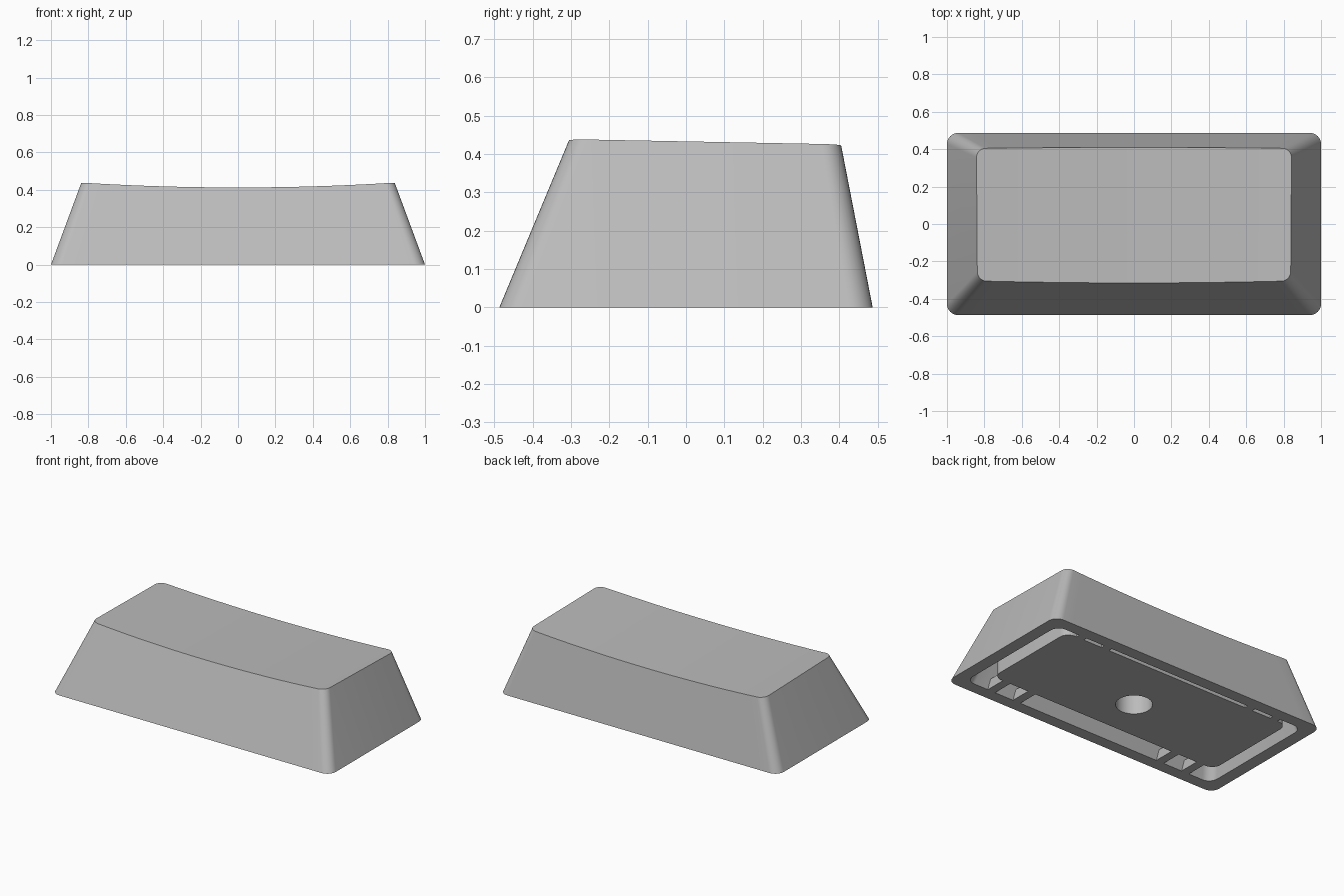
import bpy
import bmesh
import math

if "Cube" in bpy.data.objects:
    bpy.data.objects.remove(bpy.data.objects["Cube"])

GREY = bpy.data.materials.new("plain_grey")
GREY.use_nodes = True
colour = (0.5, 0.5, 0.5, 1)
GREY.diffuse_color = colour
GREY.node_tree.nodes["Principled BSDF"].inputs["Base Color"].default_value = colour

ARC, STRAIGHT = 8, 24


def outline(hx, y0, y1, r):
    """Rounded rectangle: front edge left to right, then back edge right to left."""
    left = []
    for i in range(ARC + 1):
        a = math.pi / 2 * i / ARC
        left.append((-hx + r * (1 - math.cos(a)), r * (1 - math.sin(a))))
    mid = [(-(hx - r) + 2 * (hx - r) * i / STRAIGHT, 0) for i in range(1, STRAIGHT)]
    cols = left + mid + [(-x, inset) for x, inset in reversed(left)]
    front = [(x, y0 + inset) for x, inset in cols]
    back = [(x, y1 - inset) for x, inset in reversed(cols)]
    return front + back


def bridge(bm, a, b):
    n = len(a)
    for i in range(n):
        j = (i + 1) % n
        bm.faces.new((a[i], a[j], b[j], b[i]))


def fill(bm, ring):
    """Close a ring with strips running front to back."""
    n = len(ring)
    for i in range(n // 2 - 1):
        bm.faces.new((ring[i], ring[i + 1], ring[n - 2 - i], ring[n - 1 - i]))


def finish(name, bm):
    bmesh.ops.recalc_face_normals(bm, faces=bm.faces[:])
    mesh = bpy.data.meshes.new(name)
    bm.to_mesh(mesh)
    bm.free()
    mesh.materials.append(GREY)
    ob = bpy.data.objects.new(name, mesh)
    bpy.context.collection.objects.link(ob)
    return ob


def smooth(ob):
    bpy.ops.object.select_all(action="DESELECT")
    ob.select_set(True)
    bpy.context.view_layer.objects.active = ob
    bpy.ops.object.shade_smooth_by_angle(angle=math.radians(25))


def dish(x, y):
    """Height of the hollow, slightly tilted top."""
    return 0.432 - 0.019 * (y - 0.05) - 0.026 * (1 - (x / 0.84) ** 2)


def ring(bm, points, z):
    return [bm.verts.new((x, y, z)) for x, y in points]


# Outer shell with dished top and tapered hollow underneath
BASE = outline(1.0, -0.487, 0.487, 0.06)
TOP = outline(0.84, -0.307, 0.403, 0.05)
bm = bmesh.new()
base = ring(bm, BASE, 0)
top = []
for (bx, by), (tx, ty) in zip(BASE, TOP):
    z = dish(tx, ty)
    t = z / 0.432
    top.append(bm.verts.new((bx + (tx - bx) * t, by + (ty - by) * t, z)))
rim = ring(bm, outline(0.92, -0.41, 0.41, 0.06), 0)
roof = ring(bm, outline(0.835, -0.285, 0.392, 0.06), 0.3)
bridge(bm, base, top)
bridge(bm, base, rim)
bridge(bm, rim, roof)
fill(bm, top)
fill(bm, roof)
smooth(finish("key_shell", bm))

# Inner block filling the hollow, flush with the rim
PLATE = (0.83, -0.275, 0.385)
bm = bmesh.new()
low = ring(bm, outline(*PLATE, 0.06), 0)
high = ring(bm, outline(*PLATE, 0.06), 0.31)
bridge(bm, low, high)
fill(bm, low)
fill(bm, high)
block = finish("inner_block", bm)

# Round stem socket cut into the block
bpy.ops.mesh.primitive_cylinder_add(vertices=48, radius=0.107, depth=0.5)
cutter = bpy.context.object
cutter.name = "socket_cutter"
cutter.hide_render = True
cutter.data.materials.append(GREY)
mod = block.modifiers.new("socket", "BOOLEAN")
mod.operation = "DIFFERENCE"
mod.object = cutter
bpy.ops.object.select_all(action="DESELECT")
block.select_set(True)
bpy.context.view_layer.objects.active = block
bpy.ops.object.modifier_apply(modifier="socket")
bpy.data.objects.remove(cutter)
smooth(block)

# Small ribs joining the block to the rim on both long sides
for side_name, y0, y1 in (("front", -0.41, PLATE[1]), ("back", PLATE[2], 0.41)):
    for number, x in enumerate((-0.73, -0.54, 0.54, 0.73), 1):
        bm = bmesh.new()
        bmesh.ops.create_cube(bm, size=1)
        for v in bm.verts:
            v.co = (x + v.co.x * 0.055,
                    (y0 + y1) / 2 + v.co.y * (y1 - y0),
                    0.03 + v.co.z * 0.06)
        finish(f"{side_name}_rib_{number}", bm)
